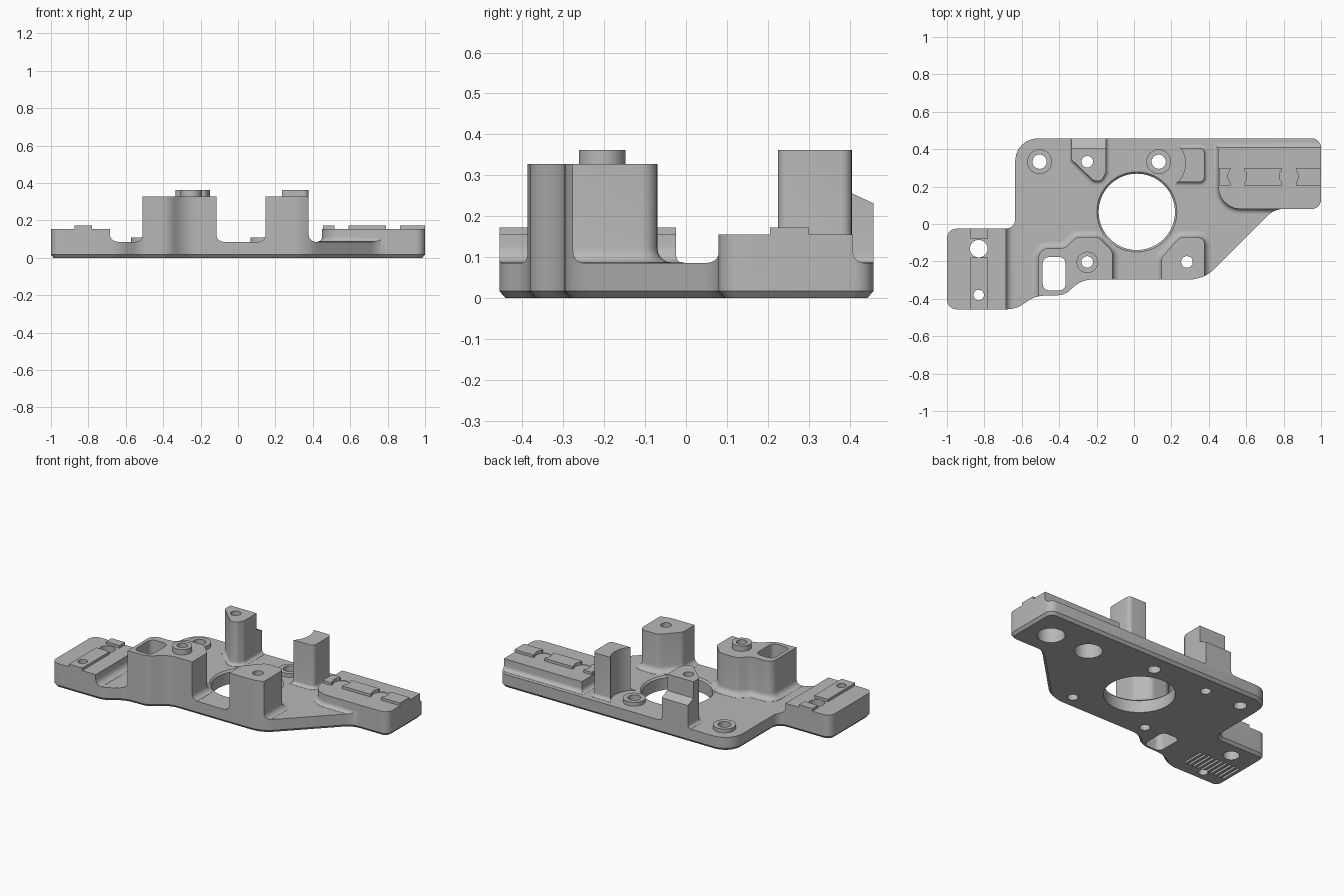
import bpy, bmesh, math
from mathutils import Vector

cube = bpy.data.objects.get("Cube")
if cube:
    bpy.data.objects.remove(cube, do_unlink=True)

grey = bpy.data.materials.new("plain_grey")
grey.use_nodes = True
colour = (0.48, 0.48, 0.48, 1)
grey.diffuse_color = colour
grey.node_tree.nodes["Principled BSDF"].inputs["Base Color"].default_value = colour

PLATE = 0.086   # top of the plate
PAD = 0.155     # top of the end pads
RIB = 0.172     # top of the ribs


def rounded(corners, steps=6):
    """Outline from (x, y, radius) corners, always counter-clockwise."""
    out = []
    n = len(corners)
    for i, (x, y, r) in enumerate(corners):
        p = Vector((x, y))
        a = (Vector(corners[i - 1][:2]) - p).normalized()
        b = (Vector(corners[(i + 1) % n][:2]) - p).normalized()
        if r == 0:
            out.append(p)
            continue
        half = a.angle(b) / 2
        centre = p + (a + b).normalized() * (r / math.sin(half))
        start = p + a * (r / math.tan(half)) - centre
        end = p + b * (r / math.tan(half)) - centre
        turn = math.atan2(start.x * end.y - start.y * end.x, start.dot(end))
        for k in range(steps + 1):
            t = math.atan2(start.y, start.x) + turn * k / steps
            out.append(centre + Vector((math.cos(t), math.sin(t))) * r)
    area = sum(p.x * out[i - 1].y - p.y * out[i - 1].x for i, p in enumerate(out))
    return out if area < 0 else out[::-1]


def circle(x, y, r, n=48):
    return [Vector((x + r * math.cos(math.tau * i / n), y + r * math.sin(math.tau * i / n)))
            for i in range(n)]


def rect(x0, x1, y0, y1, r=0):
    return rounded([(x0, y0, r), (x1, y0, r), (x1, y1, r), (x0, y1, r)])


def offset(outline, d):
    """Move an outline outward by d with mitred corners."""
    res = []
    for i, p in enumerate(outline):
        u = (p - outline[i - 1]).normalized()
        v = (outline[(i + 1) % len(outline)] - p).normalized()
        m = (Vector((u.y, -u.x)) + Vector((v.y, -v.x))).normalized()
        res.append(p + m * (d / max(0.5, m.dot(Vector((u.y, -u.x))))))
    return res


def loft(name, outline, levels):
    """Solid through (z, outward offset) levels of one outline."""
    bm = bmesh.new()
    rings = [[bm.verts.new((p.x, p.y, z)) for p in offset(outline, d)] for z, d in levels]
    bm.faces.new(rings[0][::-1])
    bm.faces.new(rings[-1])
    for lo, hi in zip(rings, rings[1:]):
        for i in range(len(lo)):
            bm.faces.new((lo[i - 1], lo[i], hi[i], hi[i - 1]))
    mesh = bpy.data.meshes.new(name)
    bm.to_mesh(mesh)
    bm.free()
    ob = bpy.data.objects.new(name, mesh)
    bpy.context.collection.objects.link(ob)
    mesh.materials.append(grey)
    return ob


def prism(name, outline, z0, z1):
    return loft(name, outline, [(z0, 0), (z1, 0)])


def flared(name, outline, top, r=0.035):
    """Post with a rounded fillet where it meets the plate."""
    fillet = []
    for k in range(6):
        t = math.pi / 2 * k / 5
        fillet.append((PLATE + 0.001 + r * (1 - math.cos(t)), r * (1 - math.sin(t))))
    return loft(name, outline, [(0.04, r)] + fillet + [(top, 0)])


def combine(body, part, operation):
    mod = body.modifiers.new(part.name, 'BOOLEAN')
    mod.operation = operation
    mod.solver = 'EXACT'
    mod.object = part
    bpy.context.view_layer.objects.active = body
    bpy.ops.object.modifier_apply(modifier=mod.name)
    bpy.data.objects.remove(part, do_unlink=True)


# Oversized slab; everything is trimmed to the plate outline afterwards
body = prism("mounting_plate", rect(-1.3, 1.3, -0.8, 0.8), -0.1, PLATE)
parts = []

# End pads with segmented ribs
parts.append(flared("left_pad", rect(-1.2, -0.685, -0.7, 0.2), PAD, 0.04))
parts.append(flared("right_pad", rounded([(0.45, 0.08, 0.12), (0.62, 0.08, 0), (1.2, 0.08, 0),
                                          (1.2, 0.408, 0), (0.45, 0.408, 0)]), PAD, 0.025))
for y0, y1 in ((-0.7, -0.18), (-0.08, 0.1)):
    parts.append(prism("left_rib", rect(-0.875, -0.78, y0, y1), 0.12, RIB))
for x0, x1 in ((0.455, 0.515), (0.59, 0.79), (0.865, 1.1)):
    parts.append(prism("right_rib", rect(x0, x1, 0.205, 0.3), 0.12, RIB))

# Front left post with a pocket, and its raised collar
parts.append(flared("pocket_post", rounded([
    (-0.51, -0.6, 0), (-0.51, -0.13, 0.05), (-0.37, -0.13, 0.06), (-0.31, -0.07, 0.05),
    (-0.19, -0.07, 0.05), (-0.115, -0.145, 0.05), (-0.115, -0.6, 0)]), 0.328))
parts.append(prism("post_collar", circle(-0.25, -0.205, 0.057), 0.25, 0.362))

# Front right post
parts.append(flared("front_right_post", rounded([
    (0.147, -0.6, 0), (0.147, -0.18, 0.04), (0.245, -0.07, 0.05), (0.378, -0.07, 0.04),
    (0.378, -0.6, 0)]), 0.328))

# Back left post with its sloping shoulder cut
post = flared("back_left_post", rounded([
    (-0.335, 0.6, 0), (-0.335, 0.345, 0.02), (-0.215, 0.23, 0.03), (-0.175, 0.23, 0.03),
    (-0.15, 0.275, 0.02), (-0.15, 0.6, 0)]), 0.362, 0.02)
cut = prism("shoulder_cut", rounded([(0.403, 0.257, 0), (0.7, 0.12, 0), (0.7, 0.5, 0),
                                     (0.403, 0.5, 0)]), -0.5, 0.1)
for v in cut.data.vertices:
    y, z, x = v.co
    v.co = (x, y, z)
combine(post, cut, 'DIFFERENCE')
parts.append(post)

# Back right post with a concave side around the neighbouring boss
post = flared("back_right_post", rect(0.2, 0.376, 0.225, 0.405, 0.025), 0.362, 0.02)
combine(post, prism("concave_cut", circle(0.13, 0.325, 0.145), 0, 0.6), 'DIFFERENCE')
parts.append(post)

# Low round bosses
bosses = ((-0.505, 0.333), (0.132, 0.333))
for x, y in bosses:
    parts.append(prism("boss", circle(x, y, 0.066), 0.04, 0.11))

for part in parts:
    combine(body, part, 'UNION')

# Trim to the plate outline, with a chamfered lower edge
outline = rounded([
    (-0.635, 0.458, 0.12), (-0.635, -0.025, 0.05), (-1, -0.025, 0.05), (-1, -0.456, 0.05),
    (-0.63, -0.456, 0.15), (-0.53, -0.385, 0.15), (-0.37, -0.38, 0.1), (-0.28, -0.297, 0.15),
    (0.373, -0.297, 0.19), (0.75, 0.08, 0.12), (1, 0.08, 0.05), (1, 0.458, 0.05)])
combine(body, loft("trim", outline, [(0, -0.015), (0.017, 0), (0.6, 0)]), 'INTERSECT')

# Large opening, pocket, screw holes and blind bores
cuts = [loft("opening", circle(0.015, 0.065, 0.204, 72),
             [(-0.1, 0), (0.076, 0), (0.096, 0.02)]),
        prism("pocket", rect(-0.488, -0.365, -0.355, -0.177, 0.035), -0.1, 0.6)]
holes = [(x, y, 0.038) for x, y in bosses]
holes += [(-0.25, -0.203, 0.031), (0.283, -0.203, 0.031), (-0.25, 0.333, 0.031),
          (-0.83, -0.132, 0.047), (-0.83, -0.38, 0.028)]
for x, y, r in holes:
    cuts.append(prism("hole", circle(x, y, r, 32), -0.1, 0.6))
for x in (0.552, 0.828):
    cuts.append(prism("bore", circle(x, 0.255, 0.08), -0.1, 0.12))
    cuts.append(prism("rib_notch", circle(x, 0.255, 0.05, 32), 0.152, 0.3))

# Row of shallow grooves underneath
for i in range(10):
    x = -0.965 + i * 0.031
    cuts.append(prism("groove", rect(x, x + 0.014, -0.365, -0.215), -0.1, 0.015))

for cut in cuts:
    combine(body, cut, 'DIFFERENCE')

# Smooth the curved walls and keep the edges crisp
body.data.materials.clear()
body.data.materials.append(grey)
for face in body.data.polygons:
    face.material_index = 0
bpy.ops.object.select_all(action='DESELECT')
body.select_set(True)
bpy.context.view_layer.objects.active = body
bpy.ops.object.shade_smooth_by_angle(angle=math.radians(30))
